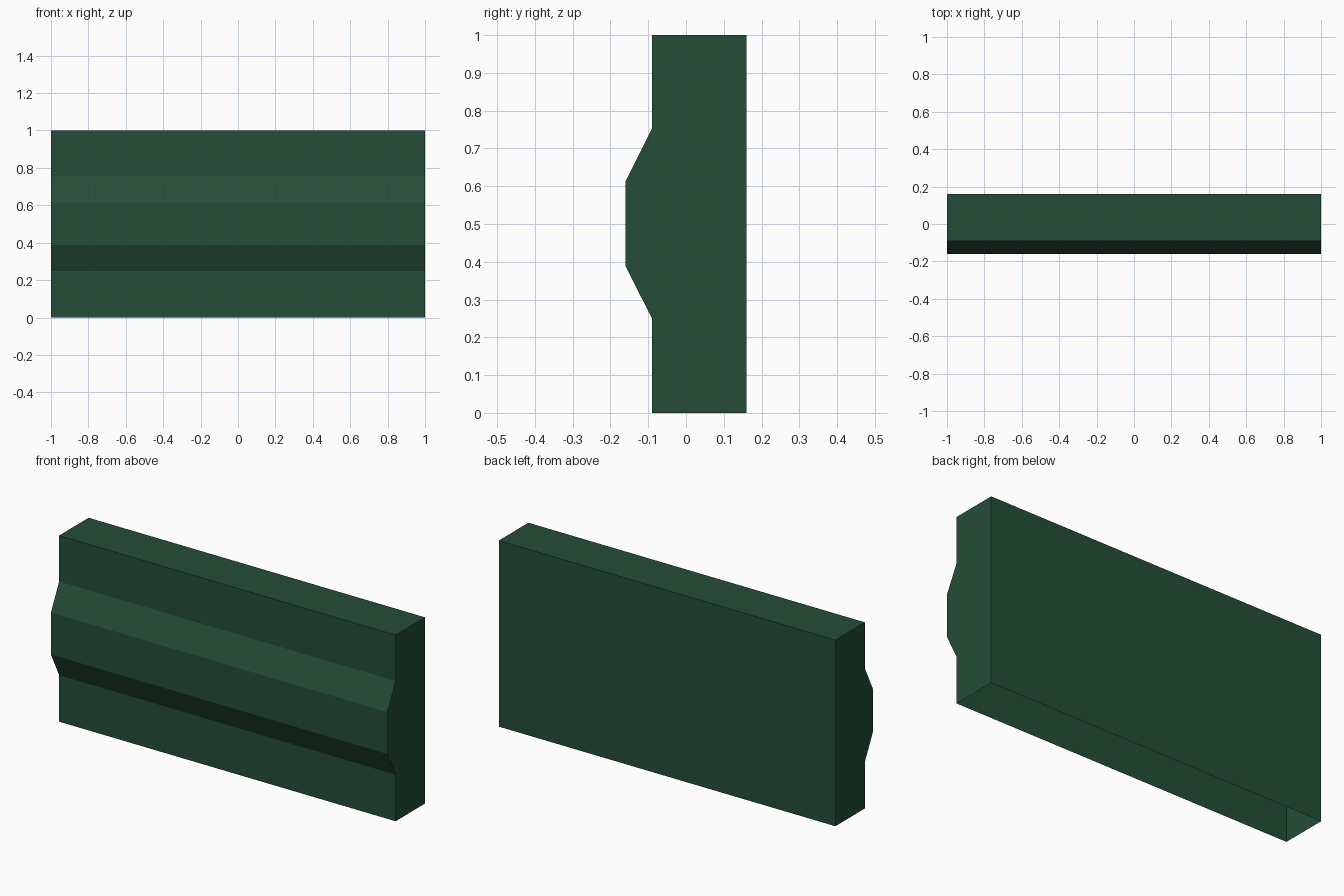
import bpy
import bmesh

if "Cube" in bpy.data.objects:
    bpy.data.objects.remove(bpy.data.objects["Cube"])

# Dark green paint
green = bpy.data.materials.new("dark_green")
green.diffuse_color = (0.018, 0.075, 0.040, 1.0)
green.use_nodes = True
green.node_tree.nodes["Principled BSDF"].inputs["Base Color"].default_value = green.diffuse_color

# Side profile (y, z): flat back, ridged front; the first edge is the open bottom
profile = [(-0.09, 0.0), (0.16, 0.0), (0.16, 1.0), (-0.09, 1.0),
           (-0.09, 0.753), (-0.16, 0.613), (-0.16, 0.388), (-0.09, 0.25)]

bm = bmesh.new()
left = [bm.verts.new((-1, y, z)) for y, z in profile]
right = [bm.verts.new((1, y, z)) for y, z in profile]

# End caps
bm.faces.new(left[::-1])
bm.faces.new(right)

# Long walls, skipping the open underside
n = len(profile)
for i in range(1, n):
    j = (i + 1) % n
    bm.faces.new((left[i], left[j], right[j], right[i]))

bmesh.ops.recalc_face_normals(bm, faces=bm.faces[:])

# Make sure the open shell faces outward
if sum(f.normal.dot(f.calc_center_median() - left[0].co.lerp(right[2].co, 0.5))
       for f in bm.faces) < 0:
    bmesh.ops.reverse_faces(bm, faces=bm.faces[:])

# Barrier panel object
mesh = bpy.data.meshes.new("barrier_panel")
bm.to_mesh(mesh)
bm.free()
mesh.materials.append(green)
panel = bpy.data.objects.new("barrier_panel", mesh)
bpy.context.collection.objects.link(panel)
